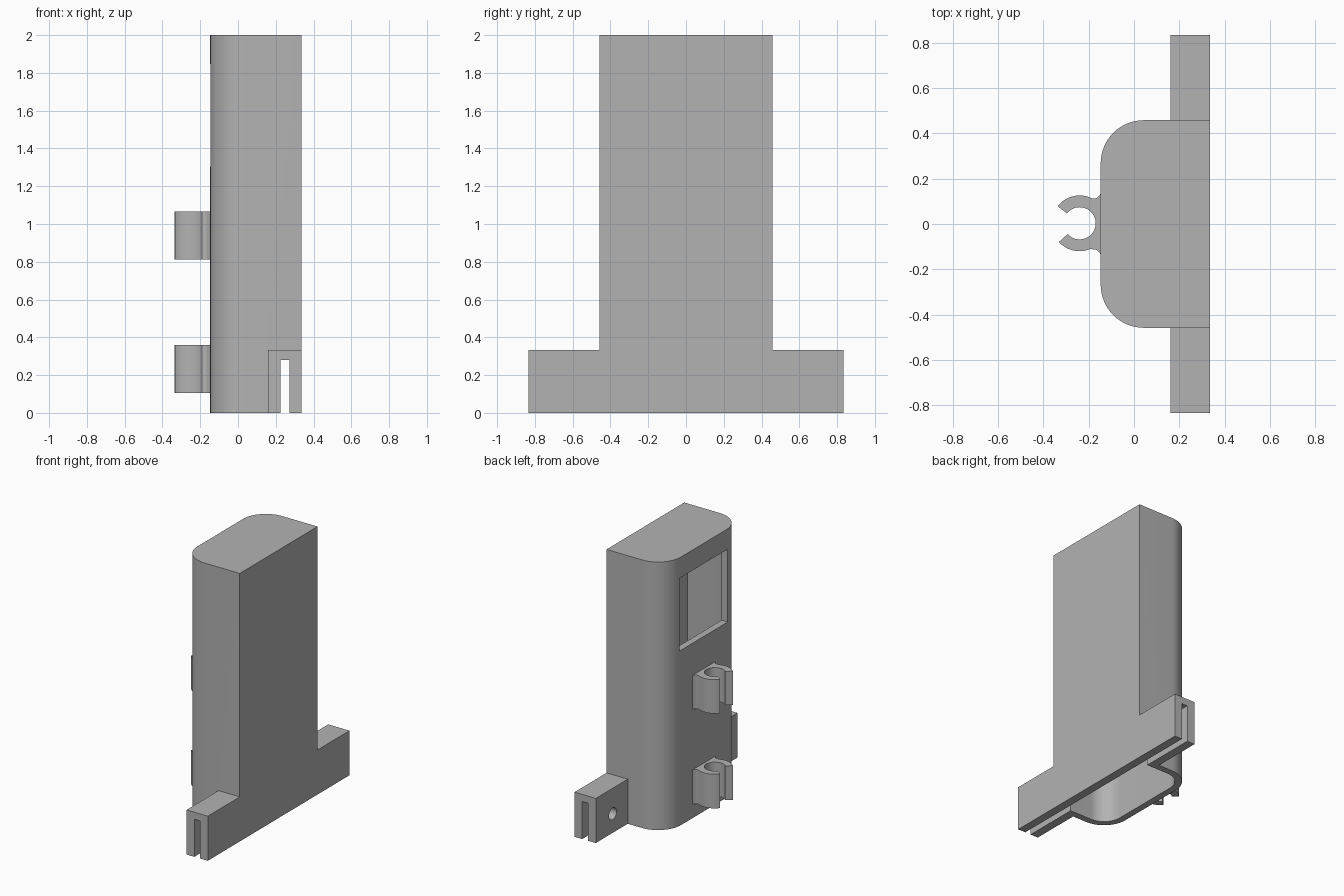
import bpy, bmesh
from math import sin, cos, radians
from mathutils import Matrix

cube = bpy.data.objects.get("Cube")
if cube:
    bpy.data.objects.remove(cube, do_unlink=True)

grey = bpy.data.materials.new("plain grey")
grey.use_nodes = True
colour = (0.45, 0.45, 0.45, 1)
grey.diffuse_color = colour
grey.node_tree.nodes["Principled BSDF"].inputs["Base Color"].default_value = colour


def finish(name, bm):
    bmesh.ops.recalc_face_normals(bm, faces=bm.faces)
    mesh = bpy.data.meshes.new(name)
    bm.to_mesh(mesh)
    bm.free()
    mesh.materials.append(grey)
    obj = bpy.data.objects.new(name, mesh)
    bpy.context.collection.objects.link(obj)
    return obj


def prism(name, outline, z0, z1):
    bm = bmesh.new()
    face = bm.faces.new([bm.verts.new((x, y, z0)) for x, y in outline])
    top = bmesh.ops.extrude_face_region(bm, geom=[face])["geom"]
    verts = [v for v in top if isinstance(v, bmesh.types.BMVert)]
    bmesh.ops.translate(bm, verts=verts, vec=(0, 0, z1 - z0))
    return finish(name, bm)


def box(name, x0, x1, y, z0, z1):
    return prism(name, [(x0, -y), (x1, -y), (x1, y), (x0, y)], z0, z1)


def arc(cx, cy, r, start, end, n):
    angles = [radians(start + (end - start) * i / n) for i in range(n + 1)]
    return [(cx + r * cos(a), cy + r * sin(a)) for a in angles]


def d_outline(x0, x1, y, r):
    # Flat back with two rounded corners on the -x side
    return ([(x1, -y), (x1, y)] + arc(x0 + r, y - r, r, 90, 180, 16)
            + arc(x0 + r, r - y, r, 180, 270, 16))


def combine(target, other, operation):
    mod = target.modifiers.new(operation, "BOOLEAN")
    mod.object, mod.operation, mod.solver = other, operation, "EXACT"
    bpy.context.view_layer.objects.active = target
    bpy.ops.object.modifier_apply(modifier=mod.name)
    bpy.data.objects.remove(other, do_unlink=True)


def smooth(obj):
    bpy.ops.object.select_all(action="DESELECT")
    obj.select_set(True)
    bpy.context.view_layer.objects.active = obj
    bpy.ops.object.shade_smooth_by_angle(angle=radians(30))


# Tall housing with a mounting bar across its foot
BACK = 0.335
housing = prism("housing", d_outline(-0.147, BACK, 0.458, 0.19), 0, 2)
combine(housing, box("mounting_bar", 0.16, BACK, 0.835, 0, 0.333), "UNION")

# Hollow inside, open below, and the slot along the bar
combine(housing, prism("cavity", d_outline(-0.097, 0.272, 0.408, 0.14), -0.1, 1.95), "DIFFERENCE")
combine(housing, box("bar_slot", 0.224, 0.272, 1, -0.1, 0.28), "DIFFERENCE")

# Window through the rounded side
combine(housing, box("window_cut", -0.3, 0, 0.283, 1.305, 1.848), "DIFFERENCE")

# Screw holes through the inner wall of each ear
for side in (-1, 1):
    bm = bmesh.new()
    bmesh.ops.create_cone(bm, cap_ends=True, segments=32, radius1=0.044, radius2=0.044, depth=0.15,
                          matrix=Matrix.Translation((0.17, side * 0.635, 0.143)) @ Matrix.Rotation(radians(90), 4, "Y"))
    combine(housing, finish("screw_hole", bm), "DIFFERENCE")
smooth(housing)

# Two open ring clips with flared roots
CX, CY = -0.24, 0.003
flare = [(-0.18, 0.112), (-0.166, 0.114), (-0.155, 0.123), (-0.145, 0.138)]
clip_outline = (arc(CX, CY, 0.123, 142, 66, 12) + flare
                + [(x, -y) for x, y in reversed(flare)]
                + arc(CX, CY, 0.123, -66, -138, 12)
                + arc(CX, CY, 0.071, -138, 142, 32))
for name, z0, z1 in (("lower_clip", 0.105, 0.36), ("upper_clip", 0.813, 1.065)):
    smooth(prism(name, clip_outline, z0, z1))
